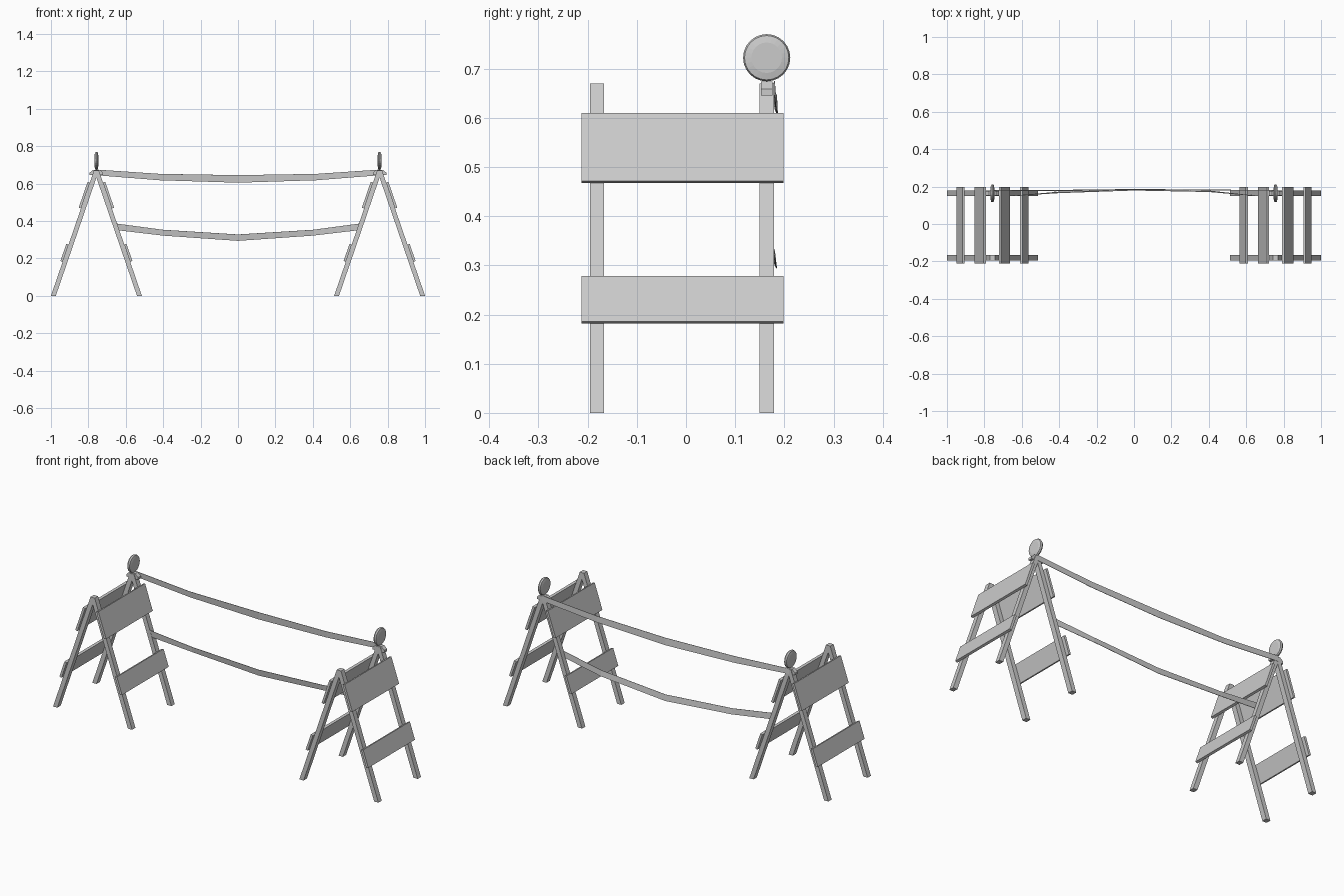
import bpy, bmesh, math
from mathutils import Vector, Matrix

cube = bpy.data.objects.get("Cube")
if cube:
    bpy.data.objects.remove(cube, do_unlink=True)

# One plain grey for everything
GREY = (0.6, 0.6, 0.6, 1)
grey = bpy.data.materials.new("plain_grey")
grey.use_nodes = True
grey.diffuse_color = GREY
grey.node_tree.nodes["Principled BSDF"].inputs["Base Color"].default_value = GREY

APEX = 0.757      # x of each frame's ridge
FOOT = 0.23       # half spread of the feet
TOP = 0.67        # leg height
LEAN = math.atan2(FOOT, TOP)
BACK, FRONT = 0.164, -0.181


def finish(name, bm):
    bmesh.ops.recalc_face_normals(bm, faces=bm.faces)
    mesh = bpy.data.meshes.new(name)
    bm.to_mesh(mesh)
    bm.free()
    mesh.materials.append(grey)
    obj = bpy.data.objects.new(name, mesh)
    bpy.context.collection.objects.link(obj)
    return obj


def prism(name, outline, y0, y1):
    """Extrude an outline in x and z along y."""
    bm = bmesh.new()
    face = bm.faces.new([bm.verts.new((x, y0, z)) for x, z in outline])
    out = bmesh.ops.extrude_face_region(bm, geom=[face])
    verts = [g for g in out["geom"] if isinstance(g, bmesh.types.BMVert)]
    bmesh.ops.translate(bm, verts=verts, vec=(0, y1 - y0, 0))
    return finish(name, bm)


def leg_x(z, side):
    return side * FOOT * (1 - z / TOP)


def leg(name, cx, side, y):
    h = 0.013
    outline = [(cx + leg_x(z, side) + d, z) for z, d in
               ((0, -h), (0, h), (TOP, h), (TOP, -h))]
    prism(name, outline, y - 0.0145, y + 0.0145)


def board(name, cx, side, z0, z1):
    # Lies on the outer face of the leaning legs
    across = Vector((side * math.cos(LEAN), math.sin(LEAN)))
    low = Vector((cx + leg_x(z0, side), z0)) + across * 0.012
    high = Vector((cx + leg_x(z1, side), z1)) + across * 0.012
    thick = across * 0.013
    prism(name, [low, high, high + thick, low + thick], -0.212, 0.198)


def lamp(name, cx):
    # Round lens with a raised centre on each face
    bm = bmesh.new()
    rings = [(0.031, -0.010), (0.045, -0.007), (0.048, 0), (0.045, 0.007), (0.031, 0.010)]
    n = 24
    loops = [[bm.verts.new((cx + x, BACK + r * math.cos(i * math.tau / n),
                            0.722 + r * math.sin(i * math.tau / n))) for i in range(n)]
             for r, x in rings]
    for a, b in zip(loops, loops[1:]):
        for i in range(n):
            j = (i + 1) % n
            bm.faces.new((a[i], a[j], b[j], b[i]))
    bm.faces.new(loops[0])
    bm.faces.new(loops[-1])
    finish(name + "_lamp_lens", bm)
    # Bracket seated on the ridge
    half = [(0.036, 0.645), (0.036, 0.658), (0.018, 0.674)]
    outline = [(cx + x, z) for x, z in half] + [(cx - x, z) for x, z in reversed(half)]
    prism(name + "_lamp_bracket", outline, BACK - 0.012, BACK + 0.012)


def tape(name, stations):
    """Thin sagging ribbon; stations hold x, top y, top z, bottom y, bottom z."""
    bm = bmesh.new()
    rows = [[bm.verts.new((x, ya, za)), bm.verts.new((x, yb, zb))]
            for x, ya, za, yb, zb in stations]
    for a, b in zip(rows, rows[1:]):
        bm.faces.new((a[0], b[0], b[1], a[1]))
    obj = finish(name, bm)
    solid = obj.modifiers.new("thickness", "SOLIDIFY")
    solid.thickness = 0.002
    solid.offset = 0


# Two folding A-frames
for label, cx in (("right", -APEX), ("left", APEX)):
    for part, side in (("west", -1), ("east", 1)):
        for end, y in (("front", FRONT), ("back", BACK)):
            leg(f"{label}_{part}_{end}_leg", cx, side, y)
        board(f"{label}_{part}_upper_board", cx, side, 0.463, 0.602)
        board(f"{label}_{part}_lower_board", cx, side, 0.178, 0.270)
    lamp(label, cx)

# Sagging tapes strung between the back legs
tape("upper_tape", [(-0.76, 0.180, 0.675, 0.180, 0.645), (-0.42, 0.176, 0.652, 0.181, 0.618),
                    (0, 0.184, 0.645, 0.186, 0.605), (0.42, 0.181, 0.652, 0.183, 0.618),
                    (0.76, 0.180, 0.675, 0.180, 0.645)])
tape("lower_tape", [(-0.655, 0.150, 0.387, 0.150, 0.352), (-0.4, 0.166, 0.353, 0.172, 0.322),
                    (0, 0.180, 0.328, 0.184, 0.294), (0.4, 0.172, 0.353, 0.178, 0.322),
                    (0.655, 0.150, 0.387, 0.150, 0.352)])
